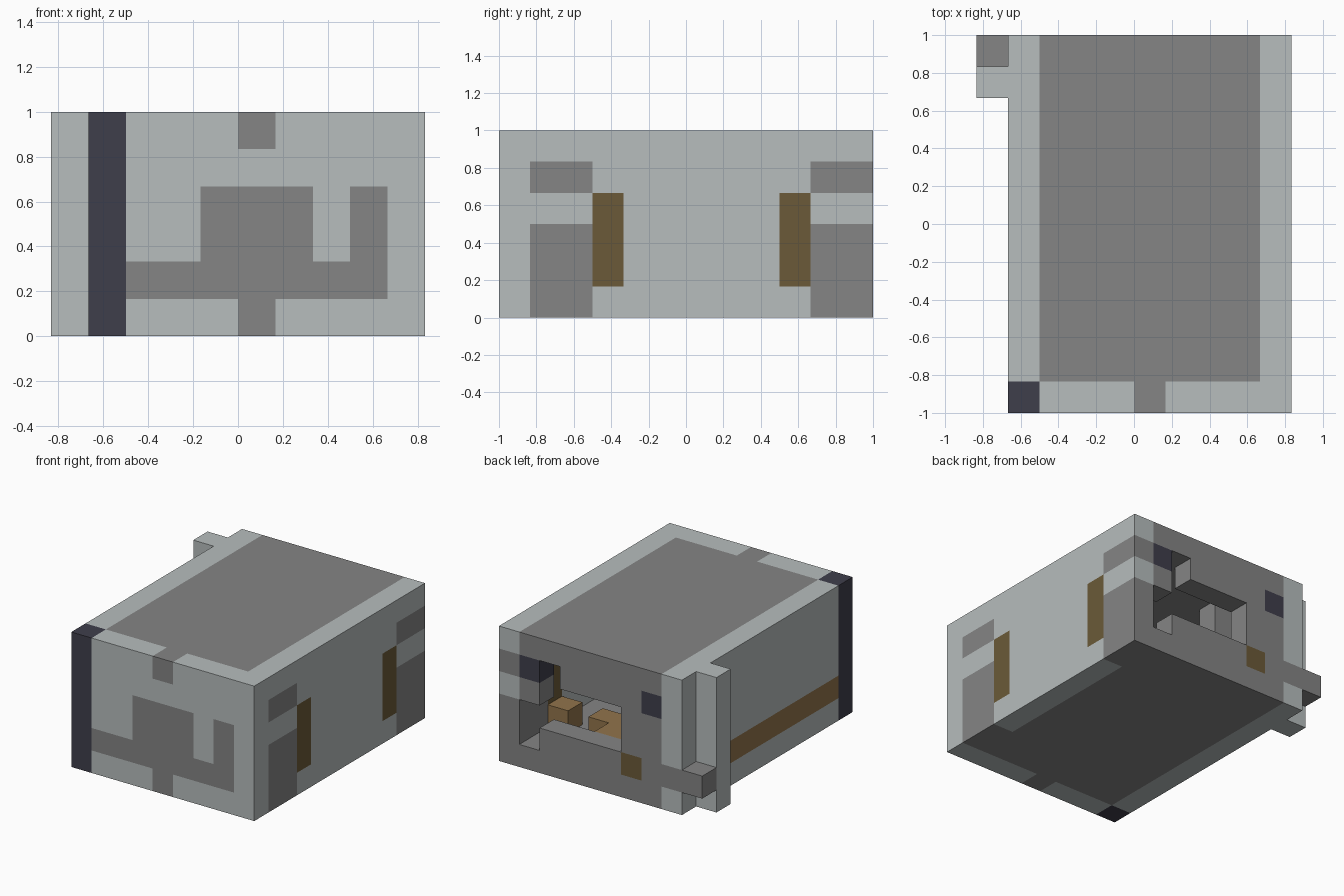
import bpy

cube = bpy.data.objects.get("Cube")
if cube:
    bpy.data.objects.remove(cube, do_unlink=True)

UNIT = 1 / 6
COLOURS = {"light_grey": (183, 189, 189), "mid_grey": (133, 133, 133),
           "dark_slate": (63, 62, 75), "dark_brown": (107, 90, 56),
           "tan_brown": (146, 116, 75)}
NAMES = list(COLOURS)


def linear(c):
    c /= 255
    return c / 12.92 if c <= 0.04045 else ((c + 0.055) / 1.055) ** 2.4


materials = []
for name, rgb in COLOURS.items():
    mat = bpy.data.materials.new(name)
    mat.use_nodes = True
    col = [linear(c) for c in rgb] + [1.0]
    mat.diffuse_color = col
    mat.node_tree.nodes["Principled BSDF"].inputs["Base Color"].default_value = col
    materials.append(mat)

cells = {}  # block position -> (part, colour)


def fill(part, colour, xs, ys, zs):
    """Fill a box of blocks; each range is (first, end) or one index."""
    span = [range(*r) if isinstance(r, tuple) else range(r, r + 1) for r in (xs, ys, zs)]
    for x in span[0]:
        for y in span[1]:
            for z in span[2]:
                if colour is None:
                    cells.pop((x, y, z), None)
                else:
                    cells[x, y, z] = (part, colour)


LIGHT, GREY, SLATE, BROWN, TAN = NAMES
INNER, TALL = (2, 9), (0, 6)

# Hollow case with grey lid, floor and back
fill("case", LIGHT, (1, 10), (0, 12), TALL)
fill("case", None, INNER, (1, 11), (1, 5))
for z in (0, 5):
    fill("case", GREY, INNER, (1, 12), z)
    fill("case", GREY, 5, 0, z)
fill("case", GREY, INNER, 11, TALL)

# Front inlay
fill("case", GREY, INNER, 0, 1)
fill("case", GREY, (4, 7), 0, (1, 4))
fill("case", GREY, 8, 0, (1, 4))

# Left wall plates and brown strips
for plate, strip in (((1, 3), 3), ((10, 12), 9)):
    fill("case", GREY, 9, plate, 4)
    fill("case", GREY, 9, plate, (0, 3))
    fill("case", BROWN, 9, strip, (1, 4))

# Right wall stripe and its end
fill("case", TAN, 1, (1, 10), 1)
fill("case", GREY, 1, (10, 12), 1)

# Back spots and stepped opening
for x in (2, 8):
    fill("case", SLATE, x, 11, 4)
fill("case", BROWN, 3, 11, 1)
fill("case", None, 8, 11, (1, 3))
fill("case", None, 7, 11, (2, 5))
fill("case", None, (4, 7), 11, (2, 4))

# Corner post, side post and peg
fill("corner_post", SLATE, 1, 0, TALL)
fill("side_post", LIGHT, 0, 10, TALL)
fill("side_peg", GREY, 0, 11, 1)

# Inner pipes and block
fill("inner_pipe", TAN, 8, 9, 1)
fill("inner_pipe", TAN, (3, 6), 10, 1)
fill("inner_pipe", TAN, (5, 7), 9, 1)
fill("inner_block", GREY, (2, 4), 9, (2, 5))

# Turn the exposed block sides of each part into a mesh
for part in sorted({p for p, c in cells.values()}):
    verts, faces, slots = {}, [], []
    for pos, (owner, colour) in cells.items():
        if owner != part:
            continue
        for axis in range(3):
            u, v = (axis + 1) % 3, (axis + 2) % 3
            for side in (0, 1):
                beside = list(pos)
                beside[axis] += 2 * side - 1
                if tuple(beside) in cells:
                    continue
                quad = []
                for du, dv in ((0, 0), (1, 0), (1, 1), (0, 1)):
                    p = list(pos)
                    p[axis] += side
                    p[u] += du
                    p[v] += dv
                    quad.append(verts.setdefault(tuple(p), len(verts)))
                faces.append(quad if side else quad[::-1])
                slots.append(NAMES.index(colour))
    mesh = bpy.data.meshes.new(part)
    mesh.from_pydata([((x - 5) * UNIT, (y - 6) * UNIT, z * UNIT) for x, y, z in verts], [], faces)
    for mat in materials:
        mesh.materials.append(mat)
    for face, slot in zip(mesh.polygons, slots):
        face.material_index = slot
    bpy.context.collection.objects.link(bpy.data.objects.new(part, mesh))
